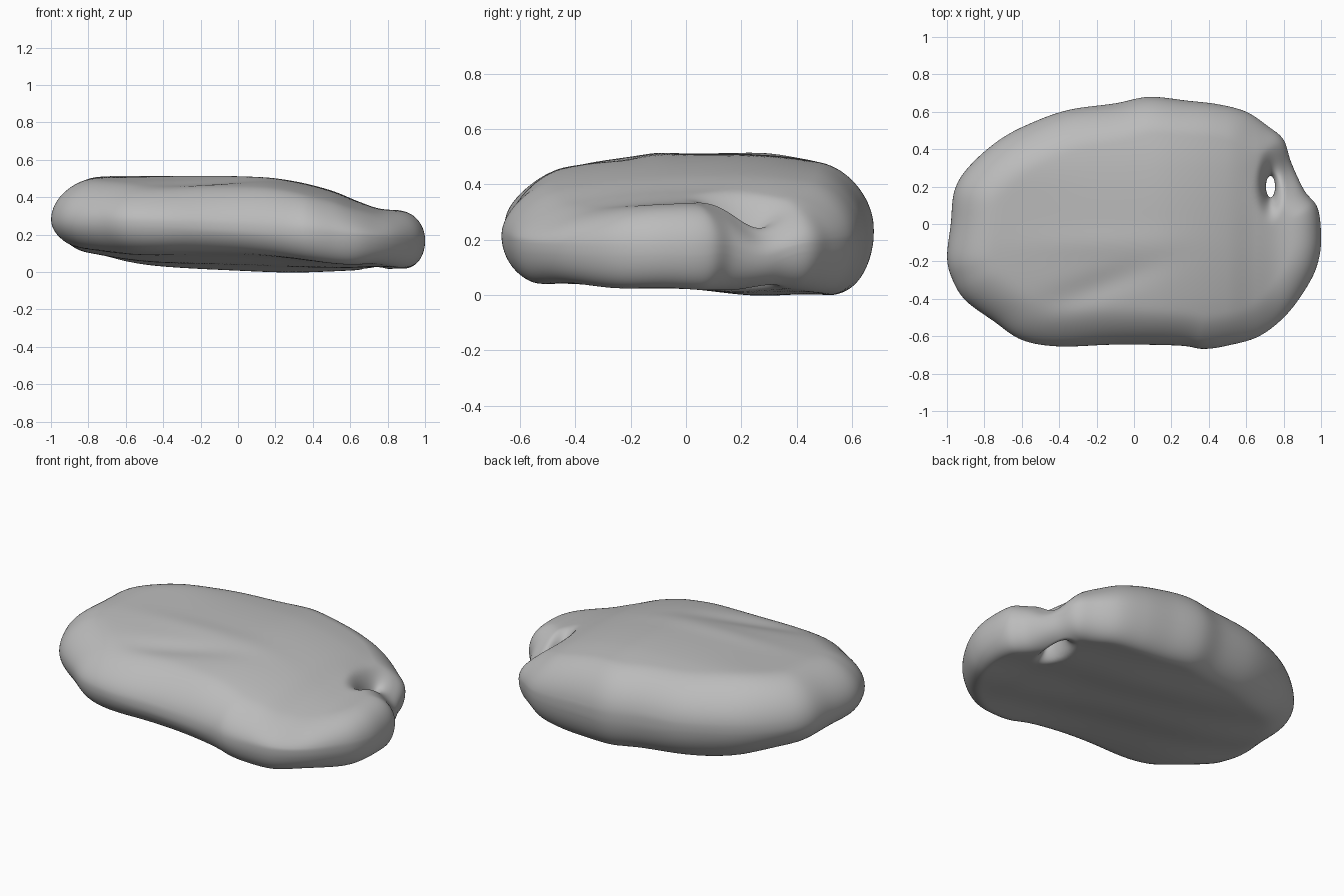
import bpy, bmesh, math
from mathutils import Vector
from mathutils.kdtree import KDTree

if "Cube" in bpy.data.objects:
    bpy.data.objects.remove(bpy.data.objects["Cube"])

OUTLINE = [(1, -.05), (.98, .09), (.91, .18), (.84, .33), (.8, .45), (.72, .52), (.6, .6), (.45, .64),
           (.28, .66), (.08, .68), (-.1, .645), (-.35, .61), (-.55, .54), (-.72, .45), (-.88, .31),
           (-.96, .18), (-.98, 0), (-1, -.18), (-.97, -.3), (-.9, -.41), (-.75, -.52), (-.6, -.62),
           (-.4, -.655), (-.1, -.645), (.24, -.65), (.37, -.668), (.5, -.65), (.67, -.6), (.82, -.48),
           (.94, -.31), (.99, -.18)]
HOLE = Vector((.73, .2))
HOLE_RX, HOLE_RY = .024, .057
STEPS, RINGS = 8, 56


def outline(steps):
    """Closed Catmull-Rom loop through the outline points."""
    pts = [Vector(p) for p in OUTLINE]
    n, loop = len(pts), []
    for i in range(n):
        a, b, c, d = (pts[(i + k) % n] for k in (-1, 0, 1, 2))
        for s in range(steps):
            t = s / steps
            loop.append(b + (c - a) * (t / 2) + (a * 2 - b * 5 + c * 4 - d) * (t * t / 2)
                        + (b * 3 - a - c * 3 + d) * (t ** 3 / 2))
    return loop


def smooth_curve(knots, x):
    """Smooth function through (position, value) knots."""
    x = min(max(x, knots[0][0]), knots[-1][0])
    last = len(knots) - 1
    i = next(k for k in range(last) if x <= knots[k + 1][0])

    def slope(k):
        a, b = knots[max(k - 1, 0)], knots[min(k + 1, last)]
        return (b[1] - a[1]) / (b[0] - a[0])

    (xa, va), (xb, vb) = knots[i], knots[i + 1]
    w = xb - xa
    t = (x - xa) / w
    return (va * (2 * t ** 3 - 3 * t * t + 1) + vb * (3 * t * t - 2 * t ** 3)
            + w * slope(i) * (t ** 3 - 2 * t * t + t) + w * slope(i + 1) * (t ** 3 - t * t))


def bump(dx, dy, sx, sy):
    return math.exp(-(dx / sx) ** 2 - (dy / sy) ** 2)


def rounded(distance, width):
    """Quarter-round rise from an edge."""
    k = 1 - min(max(distance / width, 0), 1)
    return math.sqrt(1 - k * k)


TOP = [(-1, .49), (-.75, .503), (.1, .503), (.3, .48), (.5, .43), (.65, .37), (.78, .332), (1, .33)]
TOP_ACROSS = [(-.65, -.1), (-.4, -.035), (-.1, 0), (.3, 0), (.65, -.05)]
BOTTOM = [(-1, .14), (-.8, .1), (-.6, .06), (-.4, .035), (0, .012), (.3, 0), (.6, .01), (.75, .02), (1, .01)]
FRONT_RAISE = [(-1, .02), (-.6, .06), (-.2, .1), (.2, .1), (.6, .035), (1, .015)]
MIDDLE = [(-1, .28), (-.5, .265), (.3, .22), (.7, .19), (1, .17)]
ACROSS = [(-.65, 1), (-.4, .75), (0, .25), (.3, 0), (.65, 0)]


def top_height(x, y):
    z = smooth_curve(TOP, x) + smooth_curve(TOP_ACROSS, y)
    # shallow weathered groove and ridges, and the dip around the hole
    along = y + .24 - .33 * (x - .1)
    z -= .014 * bump(x + .2, along, .3, .08)
    z += .008 * bump(x + .15, y + .1, .4, .08)
    z += .008 * bump(x + .6, y - .3, .25, .15)
    return z - .09 * bump(x - .84, y - .28, .12, .12)


def bottom_height(x, y):
    z = smooth_curve(BOTTOM, x) + smooth_curve(FRONT_RAISE, x) * smooth_curve(ACROSS, y)
    return z + .004 * math.sin(16 * y + 3 * x)


# Stone: rings of points run from the hole out to the rim, above and below
loop = outline(STEPS)
fine = outline(STEPS * 8)
tree = KDTree(len(fine))
for i, p in enumerate(fine):
    tree.insert(p.to_3d(), i)
tree.balance()

bm = bmesh.new()
upper, lower = [], []
for r in range(RINGS + 1):
    t = (1 - math.cos(math.pi * r / RINGS)) / 2
    ring_up, ring_low = [], []
    for p in loop:
        a = math.atan2(p.y - HOLE.y, p.x - HOLE.x)
        start = HOLE + Vector((HOLE_RX * math.cos(a), HOLE_RY * math.sin(a)))
        x, y = start.lerp(p, t)
        mid = smooth_curve(MIDDLE, x) - .04 * bump(x - .86, y - .28, .1, .12)
        if r in (0, RINGS):
            v = bm.verts.new((x, y, mid))
            ring_up.append(v)
            ring_low.append(v)
            continue
        rim = tree.find((x, y, 0))[2]
        q = math.hypot((x - HOLE.x) / HOLE_RX, (y - HOLE.y) / HOLE_RY)
        funnel = (q - 1) * .035
        wide = .2 - .05 * x
        wide_low = wide * (.68 + .12 * y)
        ring_up.append(bm.verts.new(
            (x, y, mid + (top_height(x, y) - mid) * rounded(rim, wide) * rounded(funnel, .09))))
        ring_low.append(bm.verts.new(
            (x, y, mid + (bottom_height(x, y) - mid) * rounded(rim, wide_low) * rounded(funnel, .07))))
    upper.append(ring_up)
    lower.append(ring_low)

count = len(loop)
for r in range(RINGS):
    for i in range(count):
        j = (i + 1) % count
        for rings in (upper, lower):
            bm.faces.new((rings[r][i], rings[r + 1][i], rings[r + 1][j], rings[r][j]))
bmesh.ops.recalc_face_normals(bm, faces=bm.faces)
for f in bm.faces:
    f.smooth = True

mesh = bpy.data.meshes.new("holed_stone")
bm.to_mesh(mesh)
bm.free()
stone = bpy.data.objects.new("holed_stone", mesh)
bpy.context.collection.objects.link(stone)

# Grey stone colour
grey = bpy.data.materials.new("stone_grey")
grey.use_nodes = True
colour = (.5, .5, .5, 1)
grey.diffuse_color = colour
grey.node_tree.nodes["Principled BSDF"].inputs["Base Color"].default_value = colour
mesh.materials.append(grey)

# Soften the surface
soften = stone.modifiers.new("soften", 'SMOOTH')
soften.factor = .5
soften.iterations = 3
